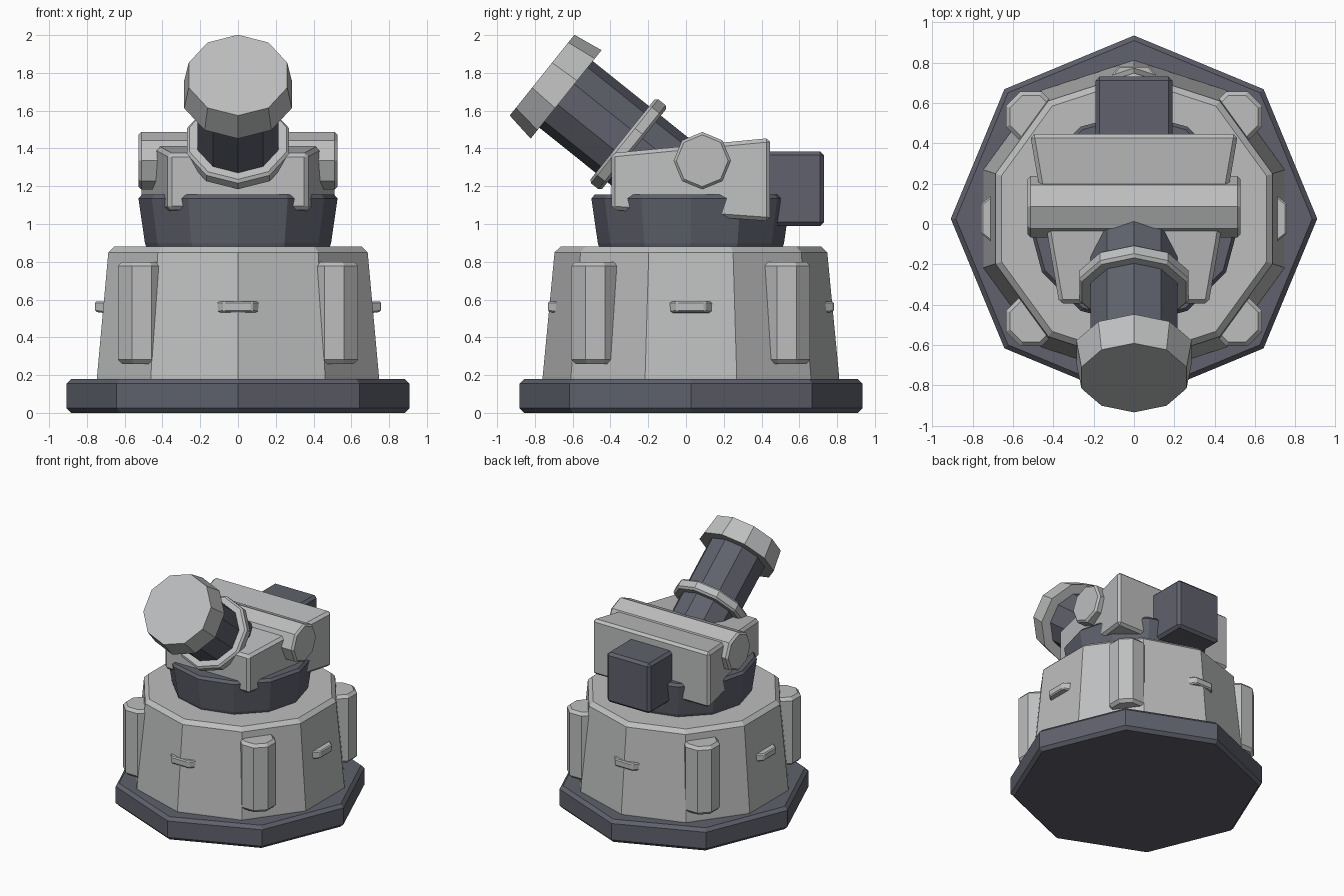
import bpy
import bmesh
from math import cos, sin, pi, radians
from mathutils import Matrix, Vector

if "Cube" in bpy.data.objects:
    bpy.data.objects.remove(bpy.data.objects["Cube"], do_unlink=True)


def material(name, color):
    mat = bpy.data.materials.new(name)
    mat.use_nodes = True
    mat.diffuse_color = color
    mat.node_tree.nodes["Principled BSDF"].inputs["Base Color"].default_value = color
    return mat


LIGHT = material("light grey", (0.51, 0.515, 0.52, 1))
DARK = material("dark slate", (0.115, 0.12, 0.15, 1))
CY = 0.026  # y of the vertical axis


def finish(name, bm, mat):
    bmesh.ops.recalc_face_normals(bm, faces=bm.faces)
    mesh = bpy.data.meshes.new(name)
    bm.to_mesh(mesh)
    bm.free()
    mesh.materials.append(mat)
    obj = bpy.data.objects.new(name, mesh)
    bpy.context.collection.objects.link(obj)
    return obj


def lathe(name, sides, profile, mat, matrix, phase=pi / 2):
    """Faceted solid from (radius, height) rings, capped at both ends."""
    bm = bmesh.new()
    rings = []
    for r, z in profile:
        angles = [phase + 2 * pi * i / sides for i in range(sides)]
        rings.append([bm.verts.new(matrix @ Vector((r * cos(a), r * sin(a), z)))
                      for a in angles])
    for low, high in zip(rings, rings[1:]):
        for i in range(sides):
            j = (i + 1) % sides
            bm.faces.new((low[i], low[j], high[j], high[i]))
    bm.faces.new(rings[0][::-1])
    bm.faces.new(rings[-1])
    return finish(name, bm, mat)


def chamfered(r0, r1, z0, z1, c):
    return [(r0 - c, z0), (r0, z0 + c), (r1, z1 - c), (r1 - c, z1)]


def block(name, front, back, mat, bevel, matrix=Matrix()):
    """Bevelled block between two ends, each (y, half width, bottom, top)."""
    bm = bmesh.new()
    bmesh.ops.create_cube(bm, size=2)
    for v in bm.verts:
        y, half, low, high = front if v.co.y < 0 else back
        v.co = Vector((v.co.x * half, y, low if v.co.z < 0 else high))
    bmesh.ops.bevel(bm, geom=bm.edges[:], offset=bevel, segments=1,
                    affect='EDGES', profile=0.5)
    bm.transform(matrix)
    return finish(name, bm, mat)


axis = Matrix.Translation((0, CY, 0))

# Base plate, body and turntable
lathe("base_plate", 8, chamfered(0.908, 0.908, 0, 0.18, 0.025), DARK, axis)
lathe("body", 10, [(0.785, 0.17), (0.785, 0.19), (0.722, 0.85), (0.69, 0.88)], LIGHT, axis)
lathe("turntable", 12, [(0.48, 0.86), (0.493, 0.9), (0.527, 1.135), (0.51, 1.155)], DARK, axis)

# Four upright pods around the body
for sx, side in ((1, "left"), (-1, "right")):
    for sy, end in ((1, "back"), (-1, "front")):
        place = axis @ Matrix.Translation((0.51 * sx, 0.507 * sy, 0))
        lathe(f"pod_{end}_{side}", 8, chamfered(0.135, 0.135, 0.26, 0.80, 0.022),
              LIGHT, place, pi / 8)

# Small ledges on the four sides
for i, side in enumerate(("front", "left", "back", "right")):
    turn = axis @ Matrix.Rotation(i * pi / 2, 4, 'Z')
    block(f"ledge_{side}", (-0.757, 0.075, 0.535, 0.59), (-0.68, 0.135, 0.525, 0.59),
          LIGHT, 0.008, turn)

# Gun housing, rear box and cross axle
block("housing", (-0.395, 0.37, 1.075, 1.375), (0.445, 0.515, 1.015, 1.455), LIGHT, 0.02)
block("rear_box", (0.40, 0.19, 0.99, 1.385), (0.73, 0.19, 0.99, 1.385), DARK, 0.02)
across = Matrix.Translation((0, 0.086, 1.335)) @ Matrix.Rotation(pi / 2, 4, 'Y')
lathe("axle", 8, chamfered(0.152, 0.152, -0.527, 0.527, 0.015), LIGHT, across)

# Raised barrel, measured back from the muzzle face
aim = Matrix.Translation((0, -0.762, 1.788)) @ Matrix.Rotation(radians(51.3), 4, 'X')
lathe("muzzle_cap", 10, [(0.30, -0.163), (0.274, 0)], LIGHT, aim)
lathe("barrel", 10, [(0.226, -1.0), (0.226, -0.1)], DARK, aim)
lathe("barrel_collar", 10, chamfered(0.285, 0.285, -0.625, -0.545, 0.015), LIGHT, aim)
